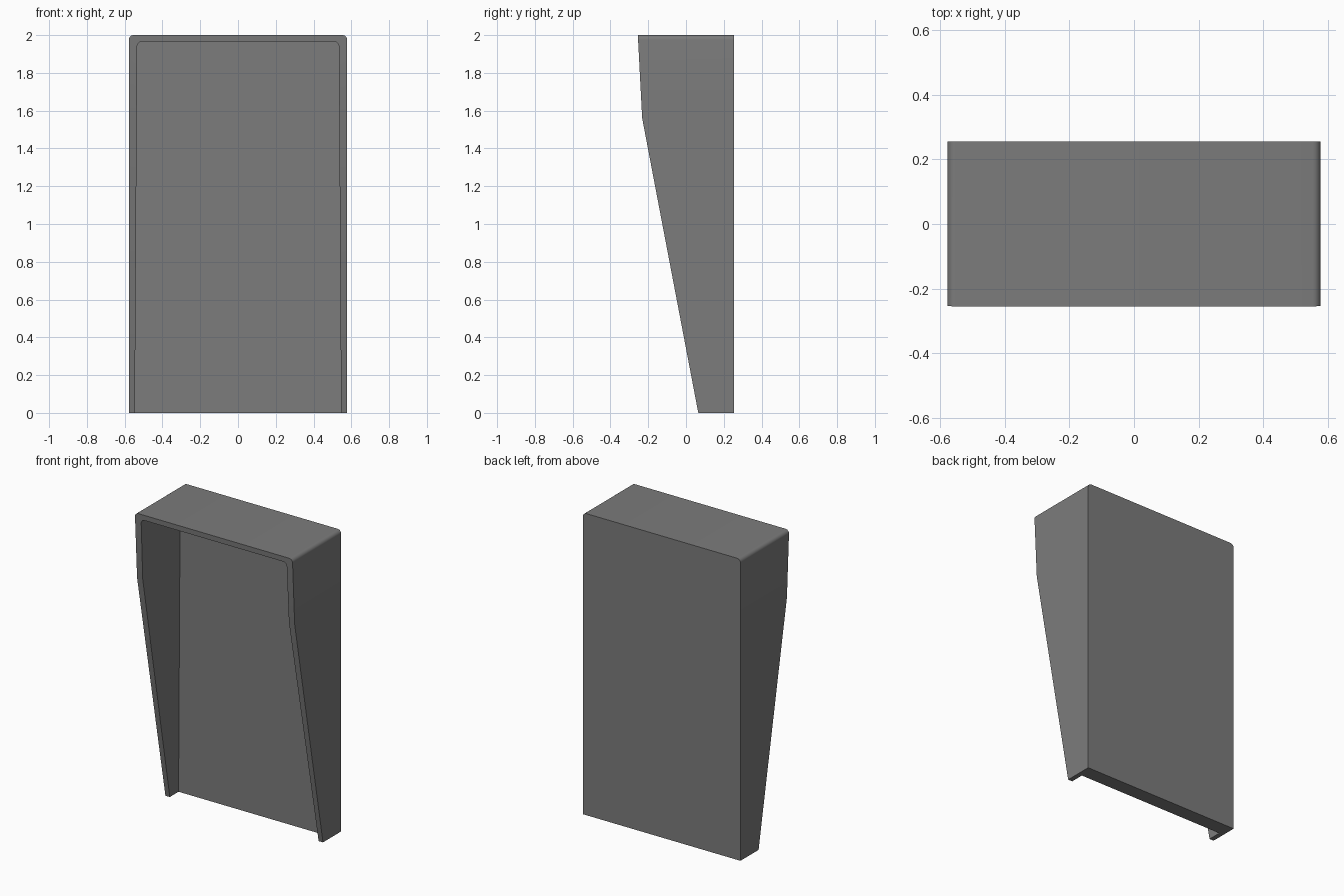
import bpy, bmesh, math

cube = bpy.data.objects.get("Cube")
if cube:
    bpy.data.objects.remove(cube, do_unlink=True)

BACK, PANEL = 0.255, 0.157      # rear plane and inner face of the back panel
KNEE = 1.56                     # height where the front edge bends


def front_y(z):
    """Front edge of the hood: steep slope below the knee, slight lean above."""
    if z < KNEE:
        return 0.065 + (-0.232 - 0.065) * z / KNEE
    return -0.232 - 0.023 * (z - KNEE) / (2 - KNEE)


def arch(bottom, top, height, radius, steps=6):
    """Inverted U in x and z with rounded upper corners."""
    knee = bottom + (top - bottom) * KNEE / height
    half = [(bottom, 0), (knee, KNEE)]
    for i in range(steps + 1):
        a = math.pi / 2 * i / steps
        half.append((top - radius + radius * math.cos(a),
                     height - radius + radius * math.sin(a)))
    return half + [(-x, z) for x, z in reversed(half)]


gray = bpy.data.materials.new("dark gray")
gray.use_nodes = True
color = (0.2, 0.2, 0.2, 1)
gray.diffuse_color = color
gray.node_tree.nodes["Principled BSDF"].inputs["Base Color"].default_value = color

# Hood shell: four matching loops from the back, over the rim, to the panel
outer = arch(0.578, 0.578, 2.0, 0.025)
inner = arch(0.546, 0.534, 1.965, 0.025)
bm = bmesh.new()


def loop(path, y=None):
    return [bm.verts.new((x, front_y(z) if y is None else y, z)) for x, z in path]


loops = [loop(outer, BACK), loop(outer), loop(inner), loop(inner, PANEL)]
for a, b in zip(loops, loops[1:]):
    for i in range(len(a) - 1):
        bm.faces.new((a[i], a[i + 1], b[i + 1], b[i]))

# Rear face, inner panel face and the U-shaped underside
bm.faces.new(loops[0])
bm.faces.new(loops[3])
bm.faces.new([l[0] for l in loops] + [l[-1] for l in reversed(loops)])
bmesh.ops.recalc_face_normals(bm, faces=bm.faces[:])

mesh = bpy.data.meshes.new("hood_shell")
bm.to_mesh(mesh)
bm.free()
mesh.materials.append(gray)
hood = bpy.data.objects.new("hood_shell", mesh)
bpy.context.collection.objects.link(hood)
bpy.ops.object.select_all(action="DESELECT")
hood.select_set(True)
bpy.context.view_layer.objects.active = hood
bpy.ops.object.shade_smooth_by_angle(angle=math.radians(30))
